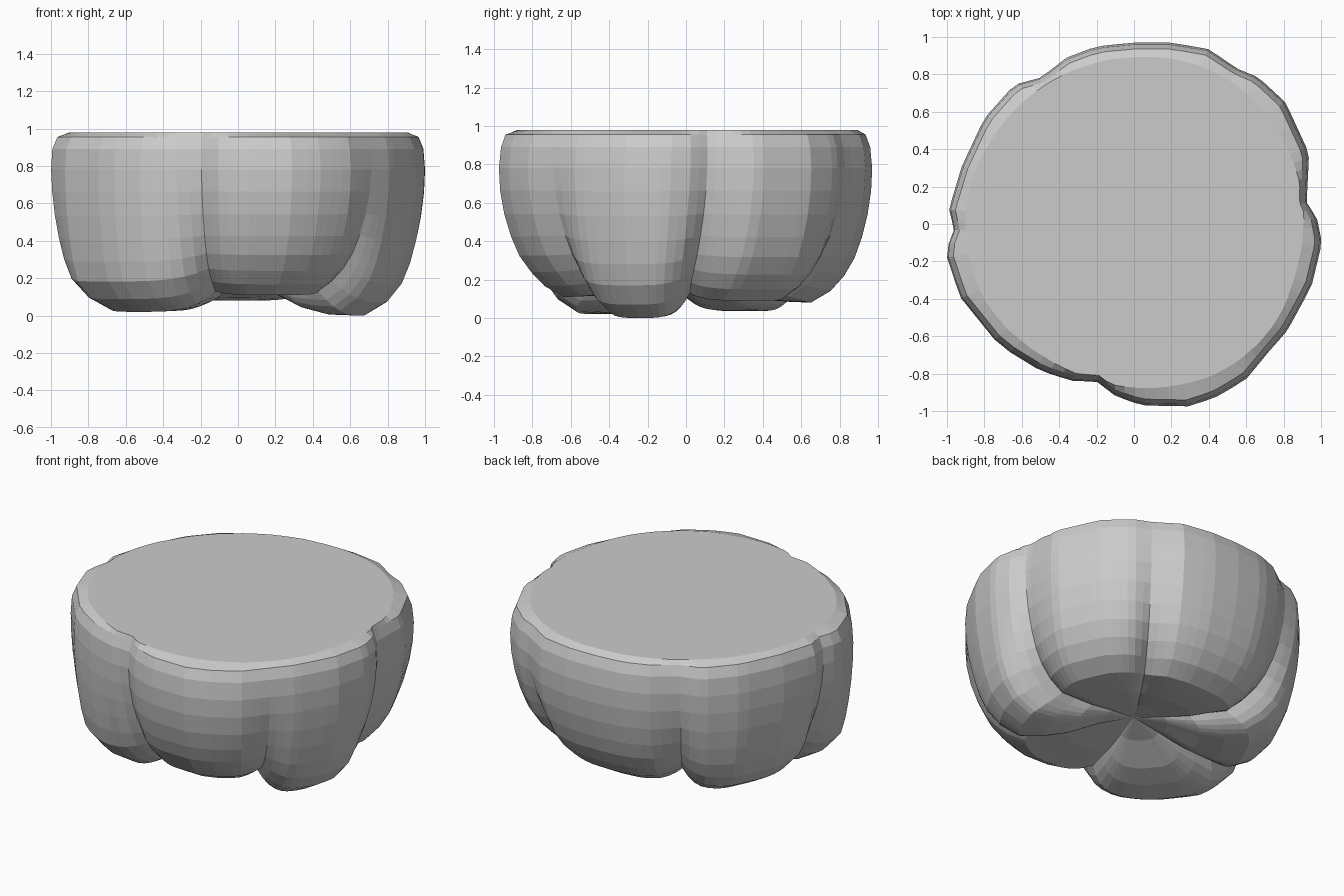
import bpy, bmesh, math

if "Cube" in bpy.data.objects:
    bpy.data.objects.remove(bpy.data.objects["Cube"])

# Rim outline seen from above
OUTLINE = [(0, .97), (-.2, .95), (-.36, .89), (-.5, .785), (-.64, .745), (-.8, .565), (-.92, .31),
           (-.99, .08), (-.965, -.03), (-1.01, -.15), (-.93, -.39), (-.72, -.65), (-.5, -.785),
           (-.33, -.84), (-.2, -.845), (-.1, -.92), (.04, -.97), (.3, -.975), (.45, -.92),
           (.6, -.83), (.82, -.57), (.95, -.33), (1.005, -.1), (.98, .03), (.925, .12), (.935, .38),
           (.81, .65), (.665, .785), (.55, .835), (.4, .935), (.2, .97)]
# Lobes: start angle, end angle, lowest height, fullness near the bottom
LOBES = [(-103, -44, .11, -.3), (-44, 7, 0, .18), (7, 56, .09, -.12), (56, 123, .08, -.12),
         (123, 182, .035, .22), (182, 257, .02, .5)]
# Profile from rim to underside: radius factor, height, lobe influence, share of fullness
PROFILE = [(.95, .98, 0, 0), (.965, .955, 0, 0), (.99, .89, 0, .5), (1, .78, .03, 1), (.995, .66, .1, 1),
           (.978, .53, .22, 1), (.95, .4, .38, 1), (.915, .28, .56, 1), (.865, .17, .76, 1),
           (.79, .07, .95, .6), (.68, 0, 1, .3), (.55, .005, 1, 0), (.4, .04, .75, 0), (.2, .13, .2, 0)]
SEG = 16


def rim_radius(deg):
    # Ray against the outline polygon
    dx, dy = math.cos(math.radians(deg)), math.sin(math.radians(deg))
    for (ax, ay), (bx, by) in zip(OUTLINE, OUTLINE[1:] + OUTLINE[:1]):
        ex, ey = bx - ax, by - ay
        den = dx * ey - dy * ex
        if abs(den) < 1e-9:
            continue
        t = (ax * ey - ay * ex) / den
        s = (ax * dy - ay * dx) / den
        if t > 0 and -1e-6 <= s <= 1 + 1e-6:
            return t
    return .95


# Columns around the body, with one exactly in every groove
columns = []
for k, (a0, a1, low, full) in enumerate(LOBES):
    for i in range(SEG):
        u = -1 + 2 * i / SEG
        u = math.copysign(abs(u) ** .85, u)
        # fullness meets the neighbouring lobe halfway in the groove
        side = LOBES[k - 1][3] if u < 0 else LOBES[(k + 1) % 6][3]
        blend = full + (side - full) / 2 * abs(u) ** 4
        columns.append((a0 + (a1 - a0) * (u + 1) / 2, u, low, blend))

bm = bmesh.new()
rings = []
for k, (f, z, w, share) in enumerate(PROFILE):
    ring = []
    for deg, u, low, full in columns:
        pinch = abs(u) ** 4
        rim = rim_radius(deg)
        if k == 0:  # the flat top is rounder than the rim
            mean = sum(rim_radius(deg + d) for d in range(-30, 31, 10)) / 7
            r = min(.915 * mean, .955 * rim)
        else:
            r = rim * f ** (1 - share * full) * (1 - .11 * w * pinch)
        base = low * (1 - pinch) + .13 * pinch
        height = z + w * base * (1 - z)
        # the right groove leans forward towards the bottom
        lean = -5 * w * math.exp(-((deg - 7) / 25) ** 2)
        a = math.radians(deg + lean)
        ring.append(bm.verts.new((r * math.cos(a), r * math.sin(a), height)))
    rings.append(ring)

# Sides and underside
n = len(columns)
for upper, lower in zip(rings, rings[1:]):
    for i in range(n):
        j = (i + 1) % n
        bm.faces.new((upper[i], lower[i], lower[j], upper[j]))
hub = bm.verts.new((0, 0, .18))
for i in range(n):
    bm.faces.new((rings[-1][i], hub, rings[-1][(i + 1) % n]))
# Flat top
bm.faces.new(rings[0])
bmesh.ops.recalc_face_normals(bm, faces=bm.faces)

mesh = bpy.data.meshes.new("lobed_body")
bm.to_mesh(mesh)
bm.free()
body = bpy.data.objects.new("lobed_body", mesh)
bpy.context.collection.objects.link(body)
